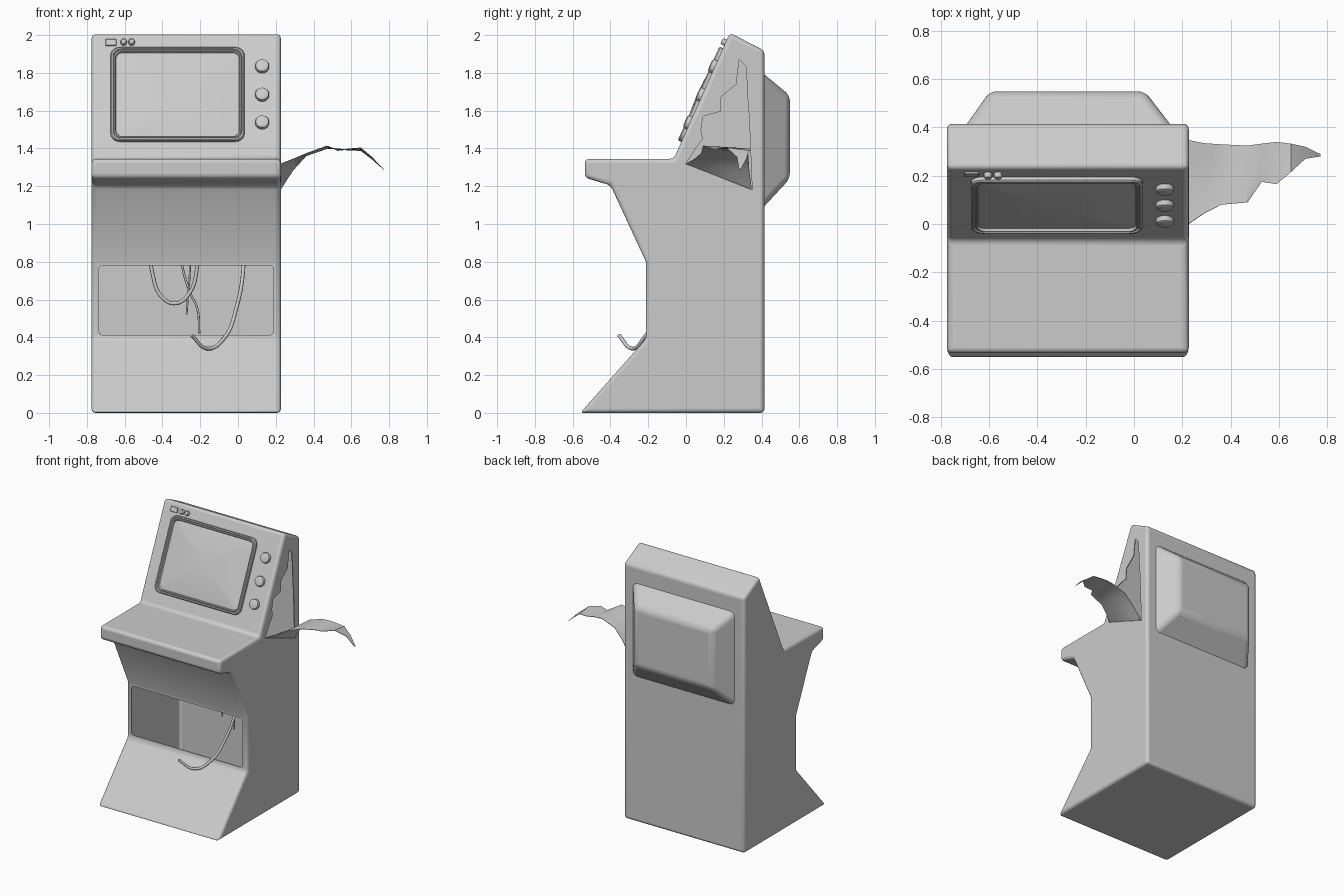
import bpy, bmesh, math
from mathutils import Vector, Matrix

if "Cube" in bpy.data.objects:
    bpy.data.objects.remove(bpy.data.objects["Cube"])

X0, X1 = -0.775, 0.227                                   # cabinet sides
UP = Vector((0, 0.295, 0.665)).normalized()              # up along the sloped panel
NORMAL = Vector((0, -UP.z, UP.y))


def panel(x, z, h=0.0):
    """Point on the sloped panel at front-view x, z, raised by h."""
    return Vector((x, -0.065, 1.345)) + UP * ((z - 1.345) / UP.z) + NORMAL * h


def make(name, verts, faces, smooth=35):
    me = bpy.data.meshes.new(name)
    me.from_pydata([tuple(v) for v in verts], [], faces)
    bm = bmesh.new()
    bm.from_mesh(me)
    bmesh.ops.recalc_face_normals(bm, faces=bm.faces)
    bm.to_mesh(me)
    bm.free()
    ob = bpy.data.objects.new(name, me)
    bpy.context.collection.objects.link(ob)
    finish(ob, smooth)
    return ob


def finish(ob, angle=35):
    bpy.ops.object.select_all(action='DESELECT')
    bpy.context.view_layer.objects.active = ob
    ob.select_set(True)
    for m in list(ob.modifiers):
        bpy.ops.object.modifier_apply(modifier=m.name)
    bpy.ops.object.shade_smooth_by_angle(angle=math.radians(angle))


def loft(name, rings, cap_start=False, cap_end=True):
    n = len(rings[0])
    verts = [p for r in rings for p in r]
    faces = [(k*n+i, k*n+(i+1) % n, (k+1)*n+(i+1) % n, (k+1)*n+i)
             for k in range(len(rings)-1) for i in range(n)]
    if cap_start:
        faces.append(tuple(range(n)))
    if cap_end:
        faces.append(tuple(range((len(rings)-1)*n, len(rings)*n)))
    return make(name, verts, faces)


def rounded_rect(w, h, r, seg=5):
    """Half-width w, half-height h, corner radius r."""
    pts = []
    for q, (sx, sy) in enumerate(((1, 1), (-1, 1), (-1, -1), (1, -1))):
        for i in range(seg+1):
            a = math.pi/2 * (q + i/seg)
            pts.append((sx*(w-r) + r*math.cos(a), sy*(h-r) + r*math.sin(a)))
    return pts


def on_panel(pts, cx, cz, h):
    base = panel(cx, cz, h)
    return [base + Vector((x, 0, 0)) + UP * v for x, v in pts]


def circle(r, n=24):
    return [(r*math.cos(2*math.pi*i/n), r*math.sin(2*math.pi*i/n)) for i in range(n)]


# Cabinet shell: side profile (y, z) extruded across, edges rounded, made hollow
profile = [(-0.56, 0), (0.415, 0), (0.415, 1.918), (0.232, 2.012), (-0.065, 1.345),
           (-0.535, 1.345), (-0.535, 1.245), (-0.40, 1.205), (-0.212, 0.80), (-0.212, 0.392)]
cabinet = loft("cabinet", [[(x, y, z) for y, z in profile] for x in (X0, X1)], True, True)
b = cabinet.modifiers.new("round", 'BEVEL')
b.width, b.segments, b.limit_method = 0.022, 4, 'ANGLE'
s = cabinet.modifiers.new("wall", 'SOLIDIFY')
s.thickness, s.offset = 0.006, -1

# Front service opening and torn side opening
hatch = [(x - 0.275, z + 0.597) for x, z in rounded_rect(0.46, 0.184, 0.018)]
cut_front = loft("opening_cutter", [[(x, y, z) for x, z in hatch] for y in (-0.26, -0.16)], True, True)
tear = [(0.282, 1.87), (0.266, 1.738), (0.187, 1.675), (0.182, 1.595), (0.09, 1.57), (0.08, 1.5),
        (0.088, 1.45), (0.055, 1.405), (0.0, 1.32), (0.35, 1.18), (0.335, 1.55), (0.325, 1.685),
        (0.319, 1.828), (0.298, 1.855)]
cut_side = loft("tear_cutter", [[(x, y, z) for y, z in tear] for x in (0.17, 0.28)], True, True)
for c in (cut_front, cut_side):
    m = cabinet.modifiers.new("cut", 'BOOLEAN')
    m.object, m.operation, m.solver = c, 'DIFFERENCE', 'EXACT'
finish(cabinet)
for c in (cut_front, cut_side):
    bpy.data.objects.remove(c)

# Peeled metal flap: (x, near y, near z, far y, far z) stations
flap = [(0.225, 0.0, 1.32, 0.348, 1.185), (0.29, 0.045, 1.345, 0.335, 1.285), (0.36, 0.08, 1.375, 0.33, 1.362),
        (0.47, 0.09, 1.415, 0.325, 1.40), (0.53, 0.175, 1.39, 0.333, 1.40), (0.59, 0.165, 1.40, 0.34, 1.392),
        (0.65, 0.215, 1.405, 0.333, 1.39), (0.71, 0.27, 1.355, 0.32, 1.345), (0.772, 0.28, 1.29, 0.29, 1.29)]
cols = 4
fv = [(x, y0 + (y1-y0)*j/cols, z0 + (z1-z0)*j/cols) for x, y0, z0, y1, z1 in flap for j in range(cols+1)]
ff = [(i*(cols+1)+j, i*(cols+1)+j+1, (i+1)*(cols+1)+j+1, (i+1)*(cols+1)+j)
      for i in range(len(flap)-1) for j in range(cols)]
peel = make("torn_flap", fv, ff)
peel.modifiers.new("thin", 'SOLIDIFY').thickness = 0.003
finish(peel, 50)

# Picture tube housing on the back
housing = loft("tube_housing", [
    [(xa, y, za), (xb, y, za), (xb, y, zb), (xa, y, zb)]
    for y, xa, xb, za, zb in ((0.411, -0.695, 0.152, 1.09, 1.795), (0.55, -0.597, 0.045, 1.24, 1.68))])
b = housing.modifiers.new("round", 'BEVEL')
b.width, b.segments = 0.03, 4
finish(housing)

# Screen surround and bulging glass
SW, SH, SX, SZ = 0.355, 0.271, -0.32, 1.683
loft("screen_frame", [on_panel(rounded_rect(SW-d, SH-d, 0.05-d*0.5), SX, SZ, h) for d, h in
     ((0, -0.002), (0, 0.014), (0.005, 0.02), (0.012, 0.02), (0.016, 0.012), (0.02, 0.018),
      (0.025, 0.018), (0.03, 0.004))], cap_end=False)
outline = rounded_rect(SW-0.027, SH-0.027, 0.04)
loft("screen_glass", [on_panel([(x*k, v*k) for x, v in outline], SX, SZ, 0.006 + 0.018*(1-k*k))
     for k in (1, 0.9, 0.75, 0.6, 0.45, 0.3, 0.15, 0.03)])


# Knobs, small buttons and badge plate
def button(name, x, z, r, h):
    loft(name, [on_panel(circle(r*k), x, z, h*t) for k, t in
         ((1, -0.1), (1, 0.55), (0.93, 0.8), (0.75, 0.95), (0.4, 1))])


for i, z in enumerate((1.832, 1.682, 1.535)):
    button(f"knob_{i+1}", 0.128, z, 0.037, 0.026)
for i, x in enumerate((-0.605, -0.563)):
    button(f"small_button_{i+1}", x, 1.96, 0.017, 0.022)
loft("switch_plate", [on_panel(rounded_rect(0.029-d, 0.018-d, 0.003), -0.673, 1.96, h)
     for d, h in ((0, -0.002), (0, 0.006), (0.002, 0.008))])


# Loose cables hanging inside and out of the opening
def cable(name, pts, r):
    cu = bpy.data.curves.new(name, 'CURVE')
    cu.dimensions, cu.bevel_depth, cu.bevel_resolution = '3D', r, 2
    cu.resolution_u, cu.use_fill_caps = 8, True
    sp = cu.splines.new('BEZIER')
    sp.bezier_points.add(len(pts)-1)
    for bp, p in zip(sp.bezier_points, pts):
        bp.co = p
        bp.handle_left_type = bp.handle_right_type = 'AUTO'
    bpy.context.collection.objects.link(bpy.data.objects.new(name, cu))


cable("cable_out", [(0.02, 0.1, 1.0), (0.028, -0.05, 0.76), (-0.01, -0.13, 0.55), (-0.07, -0.22, 0.40),
                    (-0.16, -0.285, 0.34), (-0.245, -0.355, 0.41)], 0.010)
cable("cable_loop", [(-0.47, 0.2, 0.95), (-0.455, 0.2, 0.75), (-0.40, 0.2, 0.61), (-0.33, 0.2, 0.58),
                     (-0.26, 0.2, 0.63), (-0.215, 0.2, 0.78), (-0.21, 0.2, 0.95)], 0.010)
cable("cable_long", [(-0.30, 0.25, 0.95), (-0.295, 0.25, 0.78), (-0.255, 0.25, 0.64),
                     (-0.215, 0.25, 0.55), (-0.205, 0.25, 0.42)], 0.006)
cable("cable_short", [(-0.26, 0.2, 0.95), (-0.255, 0.2, 0.75), (-0.265, 0.2, 0.62), (-0.272, 0.2, 0.52)], 0.005)
